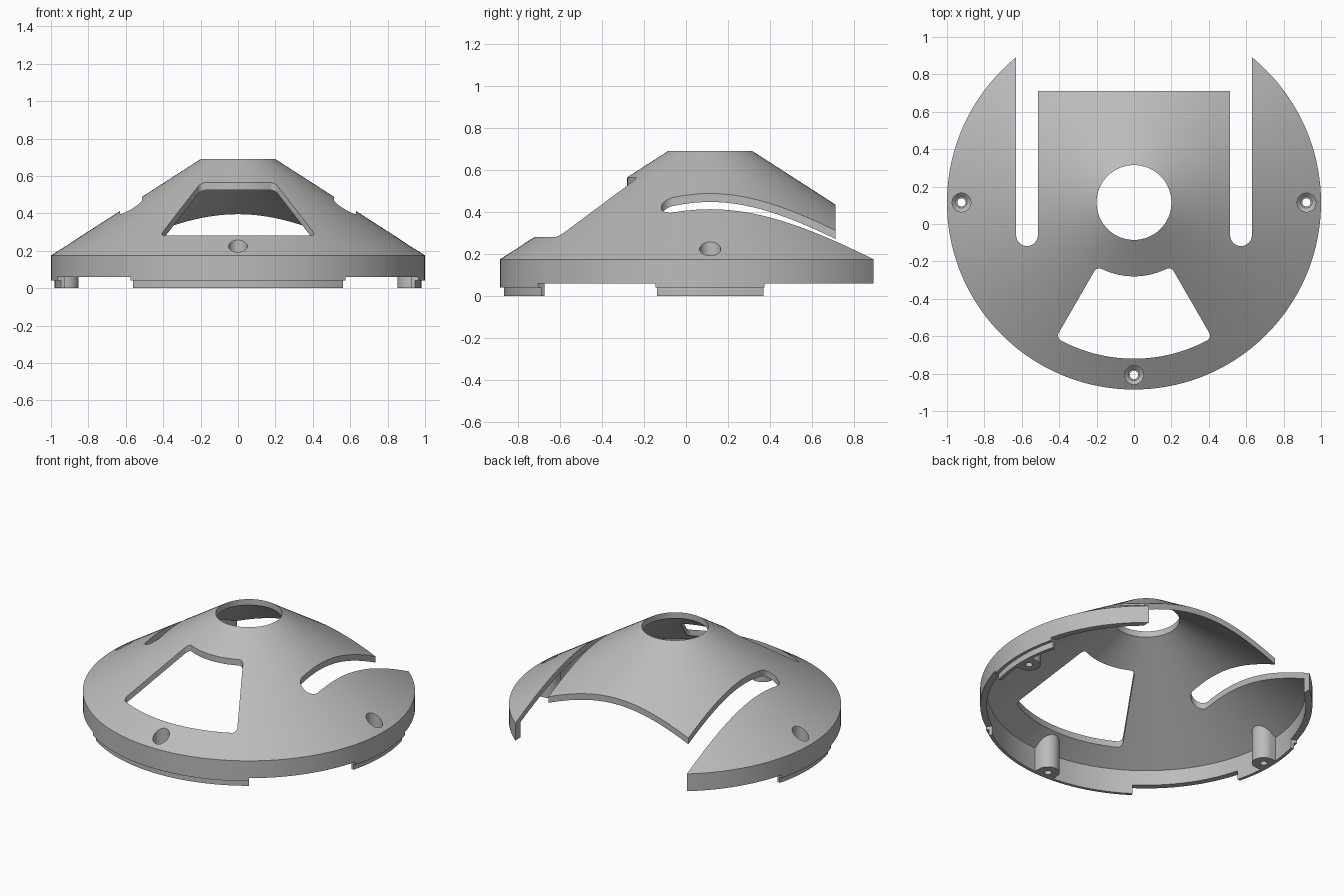
import bpy, bmesh
from math import sin, cos, asin, pi, radians, sqrt
from mathutils import Matrix

if "Cube" in bpy.data.objects:
    bpy.data.objects.remove(bpy.data.objects["Cube"])

CENTRE_Y = 0.115     # cone axis
SLOPE = 0.644
SEGS = 144

grey = bpy.data.materials.new("plain grey")
grey.use_nodes = True
grey.diffuse_color = (0.5, 0.5, 0.5, 1)
grey.node_tree.nodes["Principled BSDF"].inputs["Base Color"].default_value = (0.5, 0.5, 0.5, 1)


def make(name, bm):
    bmesh.ops.recalc_face_normals(bm, faces=bm.faces)
    mesh = bpy.data.meshes.new(name)
    bm.to_mesh(mesh)
    bm.free()
    mesh.materials.append(grey)
    ob = bpy.data.objects.new(name, mesh)
    bpy.context.collection.objects.link(ob)
    ob.location.y = CENTRE_Y
    return ob


def revolve(name, profile):
    """Closed ring from an (r, z) outline."""
    bm = bmesh.new()
    rings = [[bm.verts.new((r * cos(a), r * sin(a), z)) for r, z in profile]
             for a in (2 * pi * i / SEGS for i in range(SEGS))]
    n = len(profile)
    for i in range(SEGS):
        p, q = rings[i], rings[(i + 1) % SEGS]
        for j in range(n):
            k = (j + 1) % n
            bm.faces.new((p[j], p[k], q[k], q[j]))
    return make(name, bm)


def prism(name, outline, z0, z1):
    bm = bmesh.new()
    low = [bm.verts.new((x, y, z0)) for x, y in outline]
    high = [bm.verts.new((x, y, z1)) for x, y in outline]
    bm.faces.new(low)
    bm.faces.new(high)
    for i in range(len(low)):
        j = (i + 1) % len(low)
        bm.faces.new((low[i], low[j], high[j], high[i]))
    return make(name, bm)


def arc(cx, cy, r, a0, a1, n):
    return [(cx + r * cos(a0 + (a1 - a0) * i / n), cy + r * sin(a0 + (a1 - a0) * i / n))
            for i in range(n + 1)]


def boolean(target, tool, operation):
    mod = target.modifiers.new("cut", 'BOOLEAN')
    mod.operation = operation
    mod.solver = 'EXACT'
    mod.object = tool
    bpy.context.view_layer.update()
    deps = bpy.context.evaluated_depsgraph_get()
    mesh = bpy.data.meshes.new_from_object(target.evaluated_get(deps))
    target.modifiers.clear()
    target.data = mesh
    bpy.data.objects.remove(tool)


# Conical shell with skirt and stepped lower lip
shell = revolve("conical_cover", [(0.98, 0), (0.98, 0.04), (1, 0.04), (1, 0.175),
                                  (0.2, 0.69), (0.2, 0.65), (0.96, 0.16), (0.96, 0)])

# Gaps that leave the lip as three tabs
for a0, a1 in ((-55, -15), (15, 165), (195, 235)):
    a0, a1 = radians(a0), radians(a1)
    gap = arc(0, 0, 0.7, a0, a1, 24) + arc(0, 0, 1.2, a1, a0, 24)
    boolean(shell, prism("lip_gap", gap, -0.2, 0.06), 'DIFFERENCE')

# Screw bosses: U-shaped posts under the cone, with counterbored holes
BOSS_R = 0.922
for angle in (0, pi, -pi / 2):
    turn = Matrix.Rotation(angle, 4, 'Z')
    outline = []
    for x, y in arc(BOSS_R, 0, 0.07, pi / 2, 3 * pi / 2, 24):
        outline.append((x, y))
    for i in range(9):
        y = -0.07 + 0.14 * i / 8
        outline.append((sqrt(0.972 ** 2 - y * y), y))
    boss = prism("screw_boss", outline, 0, 1)
    for v in boss.data.vertices:
        if v.co.z > 0.5:
            v.co.z = 0.155 + (1 - v.co.xy.length) * SLOPE
    boss.data.transform(turn)
    boolean(shell, boss, 'UNION')

    hole = revolve("screw_hole", [(0.05, 0.5), (0.05, 0.11), (0.03, 0.09), (0.022, 0.09),
                                  (0.022, -0.1), (0.0001, -0.1), (0.0001, 0.5)])
    bm = bmesh.new()
    bm.from_mesh(hole.data)
    bmesh.ops.remove_doubles(bm, verts=bm.verts, dist=0.0005)
    bm.to_mesh(hole.data)
    bm.free()
    hole.data.transform(turn @ Matrix.Translation((BOSS_R, 0, 0)))
    boolean(shell, hole, 'DIFFERENCE')

# Front window: rounded sector
INNER, OUTER, FILLET, HALF = 0.395, 0.835, 0.03, radians(30)
mid = -pi / 2
t_out = HALF - asin(FILLET / (OUTER - FILLET))
t_in = HALF - asin(FILLET / (INNER + FILLET))


def corner(r, t, a0, a1):
    return arc(r * cos(mid + t), r * sin(mid + t), FILLET, a0, a1, 8)


side = mid + HALF + pi / 2
window = arc(0, 0, OUTER, mid - t_out, mid + t_out, 48)[1:-1]
window += corner(OUTER - FILLET, t_out, mid + t_out, side)
window += corner(INNER + FILLET, t_in, side, mid + t_in + pi)
window += arc(0, 0, INNER, mid + t_in, mid - t_in, 24)[1:-1]
window += corner(INNER + FILLET, -t_in, mid - t_in + pi, mid - HALF + 3 * pi / 2)
window += corner(OUTER - FILLET, -t_out, mid - HALF - pi / 2, mid - t_out)
boolean(shell, prism("window_cut", window, 0.1, 1), 'DIFFERENCE')

# Back opening: two round-ended slots joined behind the rear flap
SLOT_X, SLOT_R = 0.572, 0.058
slot_y, flap_y = -0.06 - CENTRE_Y, 0.71 - CENTRE_Y
back = [(-SLOT_X - SLOT_R, 1.3)]
back += arc(-SLOT_X, slot_y, SLOT_R, pi, 2 * pi, 24)
back += [(-SLOT_X + SLOT_R, flap_y), (SLOT_X - SLOT_R, flap_y)]
back += arc(SLOT_X, slot_y, SLOT_R, pi, 2 * pi, 24)
back += [(SLOT_X + SLOT_R, 1.3)]
boolean(shell, prism("back_cut", back, -0.5, 1), 'DIFFERENCE')

# Smooth cone, crisp edges
bpy.ops.object.select_all(action='DESELECT')
shell.select_set(True)
bpy.context.view_layer.objects.active = shell
bpy.ops.object.shade_smooth_by_angle(angle=radians(25))
